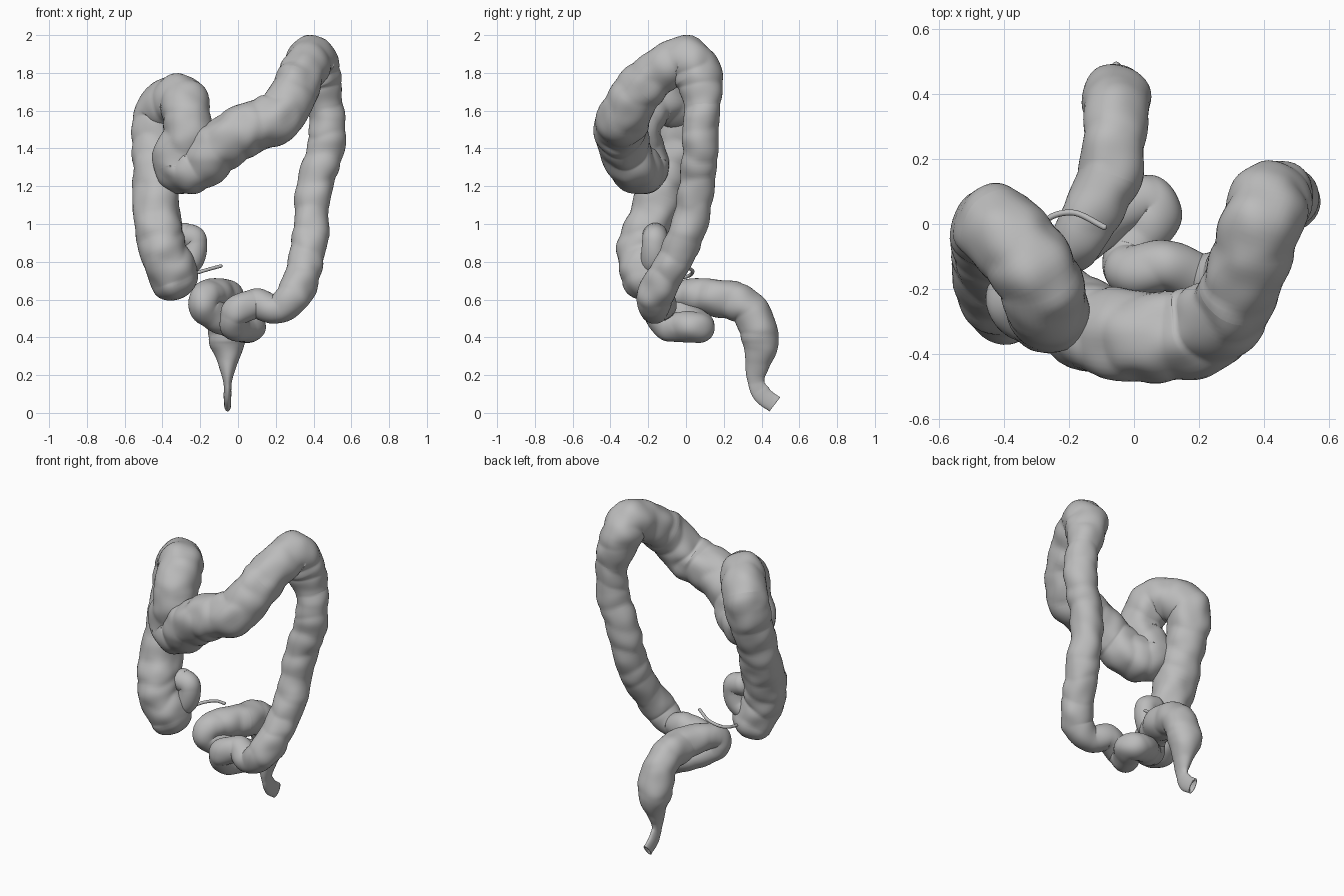
import bpy, bmesh, math
from mathutils import Vector, noise

default_cube = bpy.data.objects.get("Cube")
if default_cube:
    bpy.data.objects.remove(default_cube, do_unlink=True)

SIDES, STEPS = 40, 18

tissue = bpy.data.materials.new("soft_grey")
tissue.use_nodes = True
grey = (0.5, 0.5, 0.5, 1)
tissue.diffuse_color = grey
tissue.node_tree.nodes["Principled BSDF"].inputs["Base Color"].default_value = grey

# Main tube, part by part: radius, then the centres along the path
MAIN = {
    "cecum": (.13, [(-.33, -.21, .7), (-.4, -.23, .88)]),
    "ascending_colon": (.122, [(-.435, -.14, 1.15), (-.435, -.04, 1.42)]),
    "right_flexure": (.13, [(-.415, -.01, 1.59), (-.3, -.16, 1.66), (-.265, -.265, 1.5)]),
    "transverse_colon": (.137, [(-.315, -.225, 1.32), (-.21, -.27, 1.31), (-.11, -.325, 1.4),
                                (.03, -.345, 1.495), (.21, -.325, 1.57)]),
    "left_flexure": (.123, [(.315, -.22, 1.74), (.385, -.01, 1.873), (.42, .07, 1.77)]),
    "descending_colon": (.095, [(.46, .085, 1.62), (.475, .075, 1.45), (.405, .055, 1.18),
                                (.38, -.01, .92), (.345, -.1, .74), (.29, -.165, .615)]),
    "sigmoid_colon": (.08, [(.2, -.165, .55), (.1, -.13, .58), (-.01, -.145, .53),
                            (-.01, -.09, .46), (.065, .04, .455), (-.01, .065, .465),
                            (-.165, -.05, .54), (-.17, -.04, .62)]),
    "rectum": (.098, [(-.08, .14, .615), (-.06, .32, .56), (-.055, .395, .39)]),
    "anal_canal": (.047, [(-.055, .367, .19), (-.055, .4, .1), (-.055, .47, .045)]),
}

# Branches off the cecum
BRANCHES = {
    "ileum_stub": (.068, [(-.33, -.18, .76), (-.25, -.17, .81), (-.232, -.165, .91),
                          (-.29, -.165, .94)]),
    "appendix": (.009, [(-.31, -.13, .7), (-.28, 0, .72), (-.19, .035, .75),
                        (-.09, -.01, .778)]),
}


def with_radius(part):
    radius, centres = part
    return [Vector((*c, radius)) for c in centres]


def spline(pts):
    """Smooth samples (x, y, z, radius) through the points."""
    pts = [pts[0] * 2 - pts[1]] + pts + [pts[-1] * 2 - pts[-2]]
    out = []
    for a, b, c, d in zip(pts, pts[1:], pts[2:], pts[3:]):
        for k in range(STEPS):
            t = k / STEPS
            out.append((b * 2 + (c - a) * t + (a * 2 - b * 5 + c * 4 - d) * t ** 2
                        + (b * 3 - a - c * 3 + d) * t ** 3) / 2)
    out.append(pts[-2])
    return out


def make_rings(samples, lumps):
    """Cross-sections carried along the path, with soft bulges and folds."""
    centres = [s.to_3d() for s in samples]
    last = len(centres) - 1
    side, travelled, result = Vector((1, 0, 0)), 0, []
    for i, (c, s) in enumerate(zip(centres, samples)):
        before, after = centres[max(i - 1, 0)], centres[min(i + 1, last)]
        along = (after - before).normalized()
        side = (side - along * side.dot(along)).normalized()
        up = along.cross(side)
        travelled += (c - before).length
        ring = []
        for j in range(SIDES):
            angle = math.tau * j / SIDES
            out = side * math.cos(angle) + up * math.sin(angle)
            p = c + out * s[3]
            # Pouches pinched between folds, uneven around the tube
            fold = abs(math.sin(travelled * 24 + noise.noise(p * 5) * 2)) - 0.6
            bulge = noise.noise(p * 9) * 0.12 + fold * 0.05
            ring.append(c + out * s[3] * (1 + lumps * bulge))
        result.append(ring)
    return result


def centre_of(ring):
    return sum(ring, Vector((0, 0, 0))) / len(ring)


def dome(ring, neighbour):
    """Rounded end rings, ordered outward from the given ring."""
    mid = centre_of(ring)
    radius = (ring[0] - mid).length
    outward = (mid - centre_of(neighbour)).normalized()
    return [[mid + (p - mid) * math.cos(a) + outward * radius * math.sin(a) * 0.8 for p in ring]
            for a in (math.pi / 2 * k / 8 for k in range(1, 8))]


def skin(name, rings, cap_start, cap_end):
    bm = bmesh.new()
    rows = [[bm.verts.new(p) for p in ring] for ring in rings]
    for a, b in zip(rows, rows[1:]):
        for j in range(SIDES):
            k = (j + 1) % SIDES
            bm.faces.new((a[j], a[k], b[k], b[j]))
    if cap_start:
        bm.faces.new(rows[0][::-1])
    if cap_end:
        bm.faces.new(rows[-1])
    mesh = bpy.data.meshes.new(name)
    bm.to_mesh(mesh)
    bm.free()
    mesh.materials.append(tissue)
    mesh.shade_smooth()
    obj = bpy.data.objects.new(name, mesh)
    bpy.context.collection.objects.link(obj)


# Main tube, sampled as one path so that the parts meet cleanly
path = [p for part in MAIN.values() for p in with_radius(part)]
rings = make_rings(spline(path), 1)

# The outlet is squeezed from side to side
for ring in rings[-4 * STEPS:]:
    mid = centre_of(ring)
    squeeze = min(1, max(0.42, 0.42 + (mid.z - 0.12) * 2.6))
    for p in ring:
        p.x = mid.x + (p.x - mid.x) * squeeze

start = 0
for name, (radius, centres) in MAIN.items():
    end = start + len(centres) * STEPS
    piece = rings[start:end + 1]
    first, final = name == "cecum", name == "anal_canal"
    if first:
        piece = dome(piece[0], piece[1])[::-1] + piece
    if final:
        # Open mouth with a thin lip and a hollow inside
        mouth = piece[-1]
        mid = centre_of(mouth)
        inward = (centre_of(piece[-6]) - mid).normalized()
        for size, depth in ((0.8, 0), (0.6, 0.02), (0.4, 0.05)):
            piece.append([mid + (p - mid) * size + inward * depth for p in mouth])
    skin(name, piece, first, final)
    start = end

# Small side branches with rounded ends
for name, part in BRANCHES.items():
    tube = make_rings(spline(with_radius(part)), 0.5)
    tube = dome(tube[0], tube[1])[::-1] + tube + dome(tube[-1], tube[-2])
    skin(name, tube, True, True)
